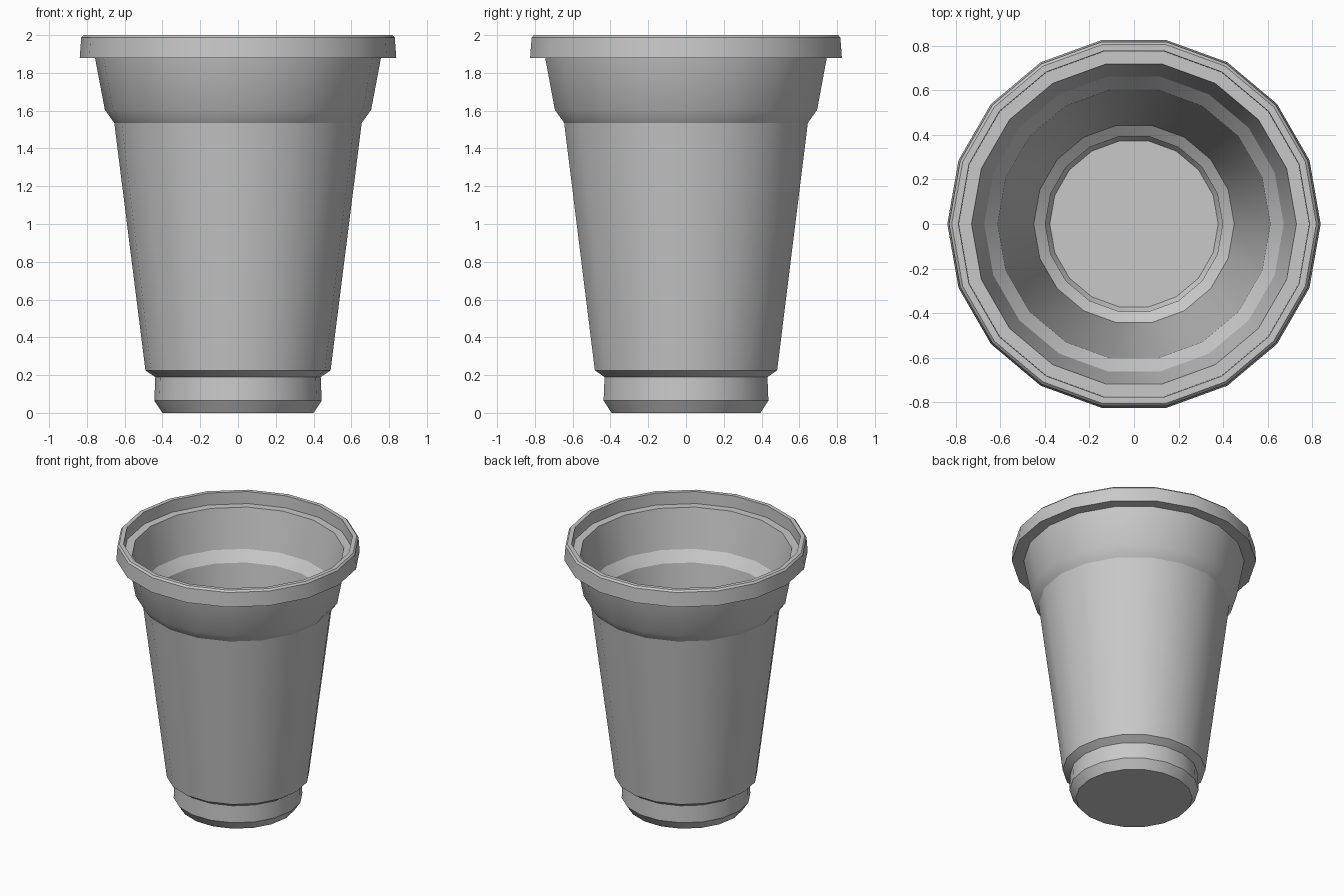
import bpy, bmesh
from math import cos, sin, tau, radians

cube = bpy.data.objects.get("Cube")
if cube:
    bpy.data.objects.remove(cube, do_unlink=True)

SIDES = 18

# Plain grey plastic
plastic = bpy.data.materials.new("grey_plastic")
plastic.use_nodes = True
grey = (0.58, 0.58, 0.58, 1)
plastic.diffuse_color = grey
plastic.node_tree.nodes["Principled BSDF"].inputs["Base Color"].default_value = grey

# Wall section as (radius, height): outside going up, then inside going down
outside = [(0.40, 0), (0.443, 0.065), (0.438, 0.19), (0.49, 0.225),
           (0.655, 1.535), (0.705, 1.605), (0.757, 1.88)]
rim = [(0.838, 1.88), (0.83, 1.987), (0.818, 2.0), (0.788, 2.0), (0.786, 1.91)]
inside = [(0.729, 1.91), (0.672, 1.62), (0.612, 1.545), (0.45, 0.25),
          (0.398, 0.21), (0.402, 0.075), (0.378, 0.035)]


def lathe(name, profile, material):
    """Turn a profile around z and close both ends with flat caps."""
    bm = bmesh.new()
    rings = [[bm.verts.new((r * cos(tau * i / SIDES), r * sin(tau * i / SIDES), z))
              for i in range(SIDES)] for r, z in profile]
    for low, high in zip(rings, rings[1:]):
        for i in range(SIDES):
            j = (i + 1) % SIDES
            bm.faces.new((low[i], low[j], high[j], high[i]))
    bm.faces.new(rings[0][::-1])
    bm.faces.new(rings[-1])
    bmesh.ops.recalc_face_normals(bm, faces=bm.faces)
    mesh = bpy.data.meshes.new(name)
    bm.to_mesh(mesh)
    bm.free()
    mesh.materials.append(material)
    obj = bpy.data.objects.new(name, mesh)
    bpy.context.collection.objects.link(obj)
    return obj


# Hollow tapered cup with a stepped foot, flared collar and lidded lip
cup = lathe("cup", outside + rim + inside, plastic)
bpy.ops.object.select_all(action="DESELECT")
cup.select_set(True)
bpy.context.view_layer.objects.active = cup
bpy.ops.object.shade_smooth_by_angle(angle=radians(26))
